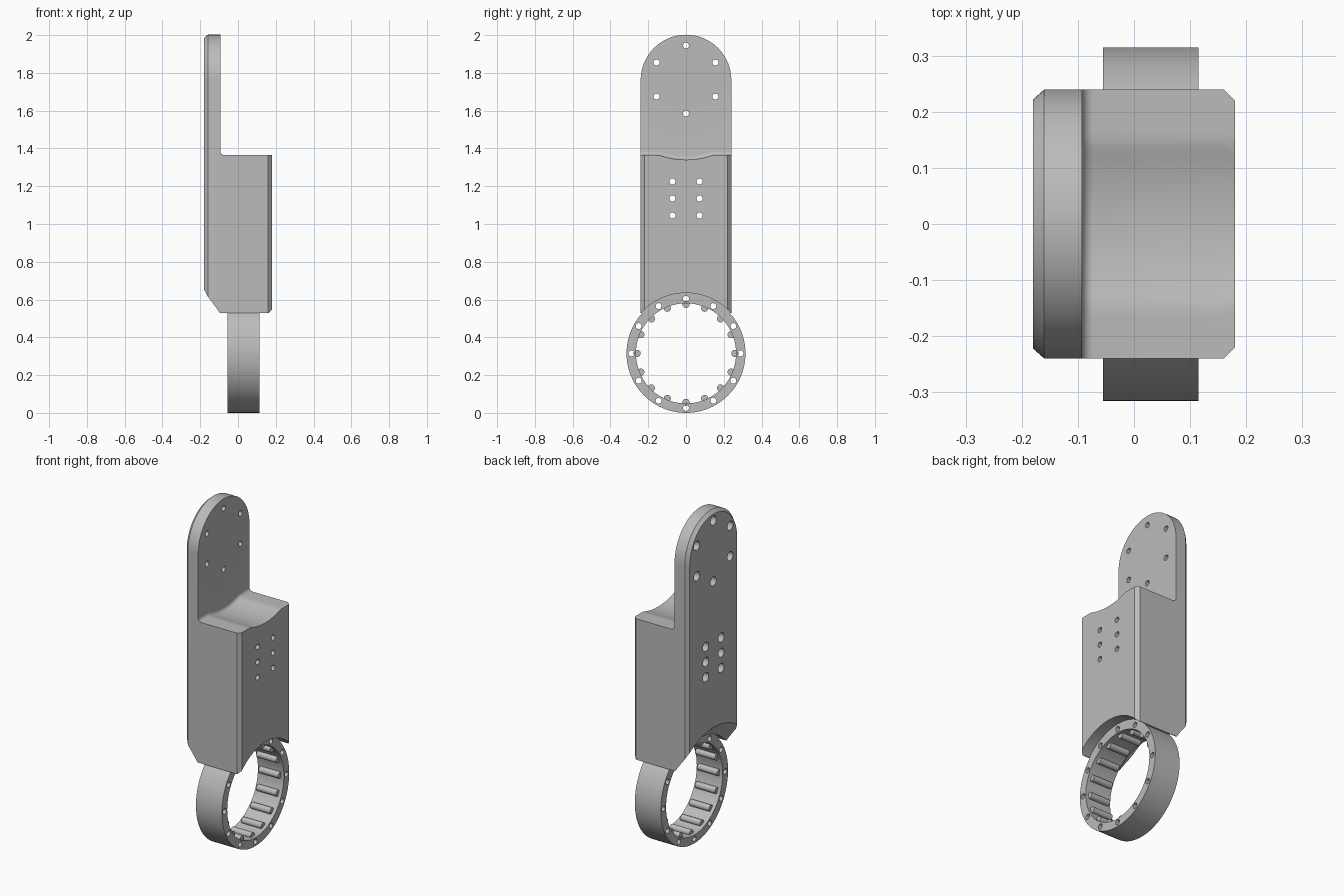
import bpy, bmesh
from math import sin, cos, pi, sqrt, radians

cube = bpy.data.objects.get("Cube")
if cube:
    bpy.data.objects.remove(cube, do_unlink=True)

grey = bpy.data.materials.new("machined_grey")
grey.use_nodes = True
colour = (0.5, 0.5, 0.5, 1)
grey.diffuse_color = colour
grey.node_tree.nodes["Principled BSDF"].inputs["Base Color"].default_value = colour

HALF = 0.24        # half width of the arm
RING_Z = 0.315     # ring axis height
TOP_Z = 1.762      # centre of the rounded end


def loft(bm, sections):
    """Skin a list of (x, [(y, z), ...]) sections and cap both ends."""
    loops = [[bm.verts.new((x, y, z)) for y, z in pts] for x, pts in sections]
    n = len(loops[0])
    for a, b in zip(loops, loops[1:]):
        for i in range(n):
            j = (i + 1) % n
            bm.faces.new((a[i], a[j], b[j], b[i]))
    bm.faces.new(loops[0][::-1])
    bm.faces.new(loops[-1])


def circle(r, y=0, z=RING_Z, n=96):
    return [(y + r * cos(2 * pi * i / n), z + r * sin(2 * pi * i / n)) for i in range(n)]


def lathe(bm, profile, y=0, z=RING_Z, n=96):
    loft(bm, [(x, circle(r, y, z, n)) for x, r in profile])


def finish(bm, name):
    bmesh.ops.recalc_face_normals(bm, faces=bm.faces)
    mesh = bpy.data.meshes.new(name)
    bm.to_mesh(mesh)
    bm.free()
    mesh.materials.append(grey)
    obj = bpy.data.objects.new(name, mesh)
    bpy.context.collection.objects.link(obj)
    return obj


def activate(obj):
    bpy.ops.object.select_all(action='DESELECT')
    obj.select_set(True)
    bpy.context.view_layer.objects.active = obj


def combine(obj, other, operation):
    other.hide_render = True
    activate(obj)
    mod = obj.modifiers.new(operation.lower(), 'BOOLEAN')
    mod.operation, mod.solver, mod.object = operation, 'EXACT', other
    bpy.ops.object.modifier_apply(modifier=mod.name)
    bpy.data.objects.remove(other, do_unlink=True)


def smooth(obj):
    activate(obj)
    bpy.ops.object.shade_smooth_by_angle(angle=radians(25))


# Arm plate: round-topped outline with a chamfered outer edge
def plate_outline(w):
    arc = [(w * cos(pi * i / 48), TOP_Z + w * sin(pi * i / 48)) for i in range(49)]
    return [(-w, 0.53), (w, 0.53)] + arc


bm = bmesh.new()
loft(bm, [(-0.18, plate_outline(HALF - 0.018)), (-0.162, plate_outline(HALF - 0.002)),
          (-0.16, plate_outline(HALF)), (-0.093, plate_outline(HALF))])
arm = finish(bm, "arm_body")


# Thick block: scooped top, filleted into the plate, chamfered outer corners
def block_outline(w, rise):
    pts = [(-w, 0.53), (w, 0.53)]
    for i in range(33):
        y = w * (1 - i / 16)
        scoop = 1.765 - sqrt((0.425 - rise) ** 2 - y * y)
        pts.append((y, min(1.365 + rise, scoop)))
    return pts


FILLET = 0.021
sections = [(-0.13, block_outline(HALF, FILLET))]
for i in range(7):
    t = pi / 2 * i / 6
    sections.append((-0.072 - FILLET * cos(t), block_outline(HALF, FILLET * (1 - sin(t)))))
sections += [(0.16, block_outline(HALF, 0)), (0.18, block_outline(HALF - 0.02, 0))]
bm = bmesh.new()
loft(bm, sections)
combine(arm, finish(bm, "block"), 'UNION')

# Arched underside with a conical relief toward the plate
bm = bmesh.new()
lathe(bm, [(-0.3, 0.525), (-0.095, 0.32), (-0.055, 0.32), (-0.055, 0.31),
           (0.115, 0.31), (0.115, 0.32), (0.3, 0.32)])
combine(arm, finish(bm, "arch_cutter"), 'DIFFERENCE')

# Counterbored screw holes: a circle of six above, two rows of three below
spots = [(0.18 * sin(k * pi / 3), 1.765 + 0.18 * cos(k * pi / 3)) for k in range(6)]
spots += [(y, z) for y in (-0.072, 0.072) for z in (1.045, 1.135, 1.225)]
bm = bmesh.new()
for y, z in spots:
    lathe(bm, [(-0.3, 0.027), (-0.14, 0.027), (-0.14, 0.016), (0.3, 0.016)], y, z, 24)
combine(arm, finish(bm, "hole_cutter"), 'DIFFERENCE')
smooth(arm)

# Ring with a bore and twelve screw holes
bm = bmesh.new()
lathe(bm, [(-0.055, 0.315), (0.115, 0.315)])
ring = finish(bm, "ring")
bm = bmesh.new()
lathe(bm, [(-0.2, 0.265), (0.2, 0.265)])
for k in range(12):
    a = k * pi / 6
    lathe(bm, [(-0.2, 0.016), (0.2, 0.016)], 0.289 * sin(a), RING_Z + 0.289 * cos(a), 20)
combine(ring, finish(bm, "ring_cutter"), 'DIFFERENCE')
smooth(ring)

# Sixteen rollers along the bore
bm = bmesh.new()
for k in range(16):
    a = k * pi / 8
    lathe(bm, [(-0.035, 0.019), (0.095, 0.019)], 0.259 * sin(a), RING_Z + 0.259 * cos(a), 24)
smooth(finish(bm, "ring_rollers"))
